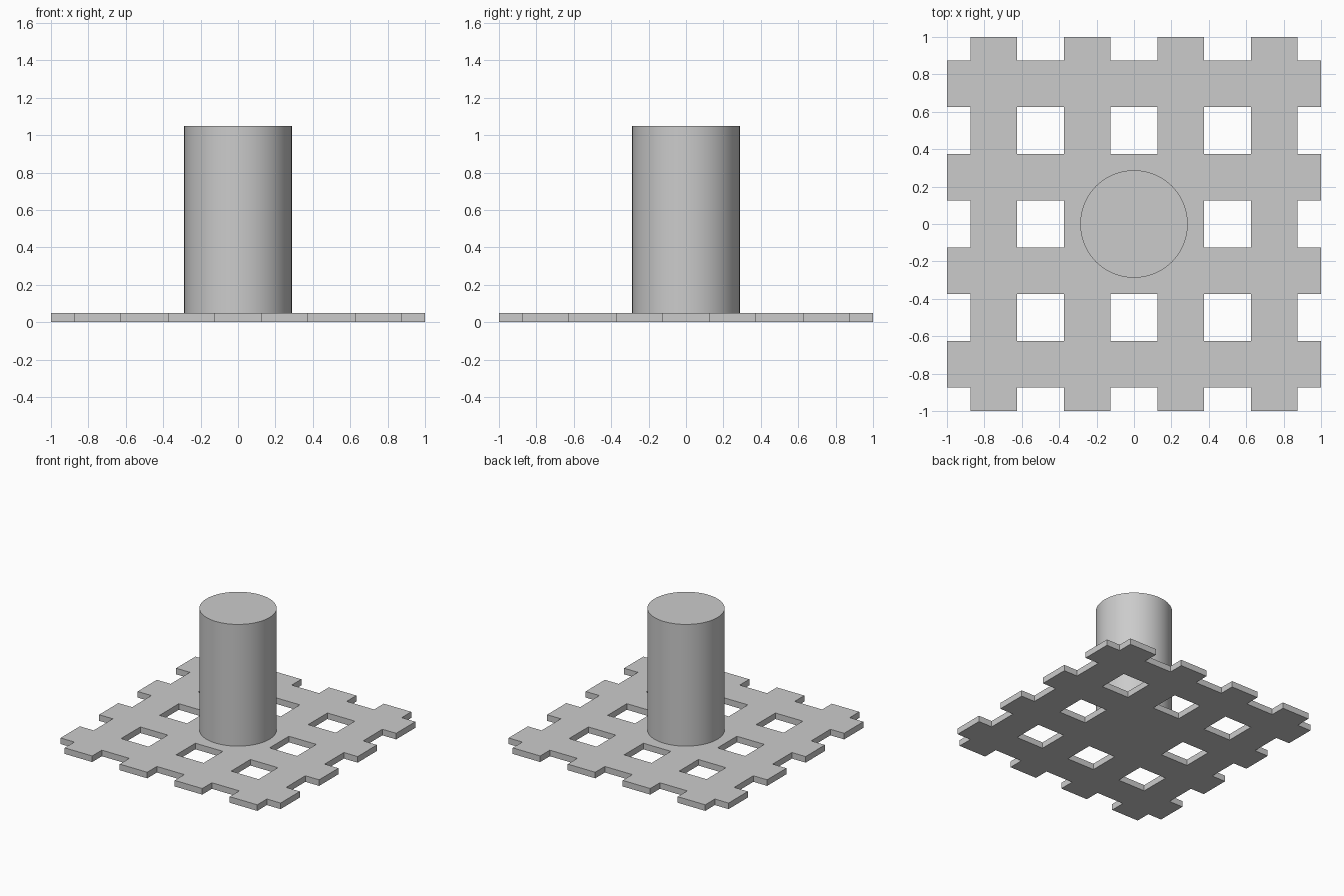
import bpy, bmesh

if "Cube" in bpy.data.objects:
    bpy.data.objects.remove(bpy.data.objects["Cube"])

grey = bpy.data.materials.new("light_grey")
grey.diffuse_color = (0.6, 0.6, 0.6, 1)
grey.use_nodes = True
grey.node_tree.nodes["Principled BSDF"].inputs["Base Color"].default_value = grey.diffuse_color


def add_object(name, bm):
    bmesh.ops.recalc_face_normals(bm, faces=bm.faces)
    mesh = bpy.data.meshes.new(name)
    bm.to_mesh(mesh)
    bm.free()
    mesh.materials.append(grey)
    obj = bpy.data.objects.new(name, mesh)
    bpy.context.collection.objects.link(obj)
    return obj


# Lattice base: four strips each way, with the middle opening closed
THICK = 0.05
lines = [-1] + [-0.875 + 0.25 * i for i in range(8)] + [1]
bm = bmesh.new()
for i in range(9):
    for j in range(9):
        if i % 2 or j % 2 or (i == 4 and j == 4):
            x0, x1, y0, y1 = lines[i], lines[i + 1], lines[j], lines[j + 1]
            bm.faces.new([bm.verts.new((x, y, 0)) for x, y in
                          ((x0, y0), (x1, y0), (x1, y1), (x0, y1))])
bmesh.ops.remove_doubles(bm, verts=bm.verts, dist=1e-4)
ext = bmesh.ops.extrude_face_region(bm, geom=bm.faces[:], use_keep_orig=True)
top = [g for g in ext["geom"] if isinstance(g, bmesh.types.BMVert)]
bmesh.ops.translate(bm, verts=top, vec=(0, 0, THICK))
add_object("lattice_base", bm)

# Round post standing on the base
bpy.ops.mesh.primitive_cylinder_add(vertices=64, radius=0.2875, depth=1,
                                    location=(0, 0, THICK + 0.5))
post = bpy.context.object
post.name = "post"
post.data.materials.append(grey)
bpy.ops.object.shade_smooth_by_angle()
